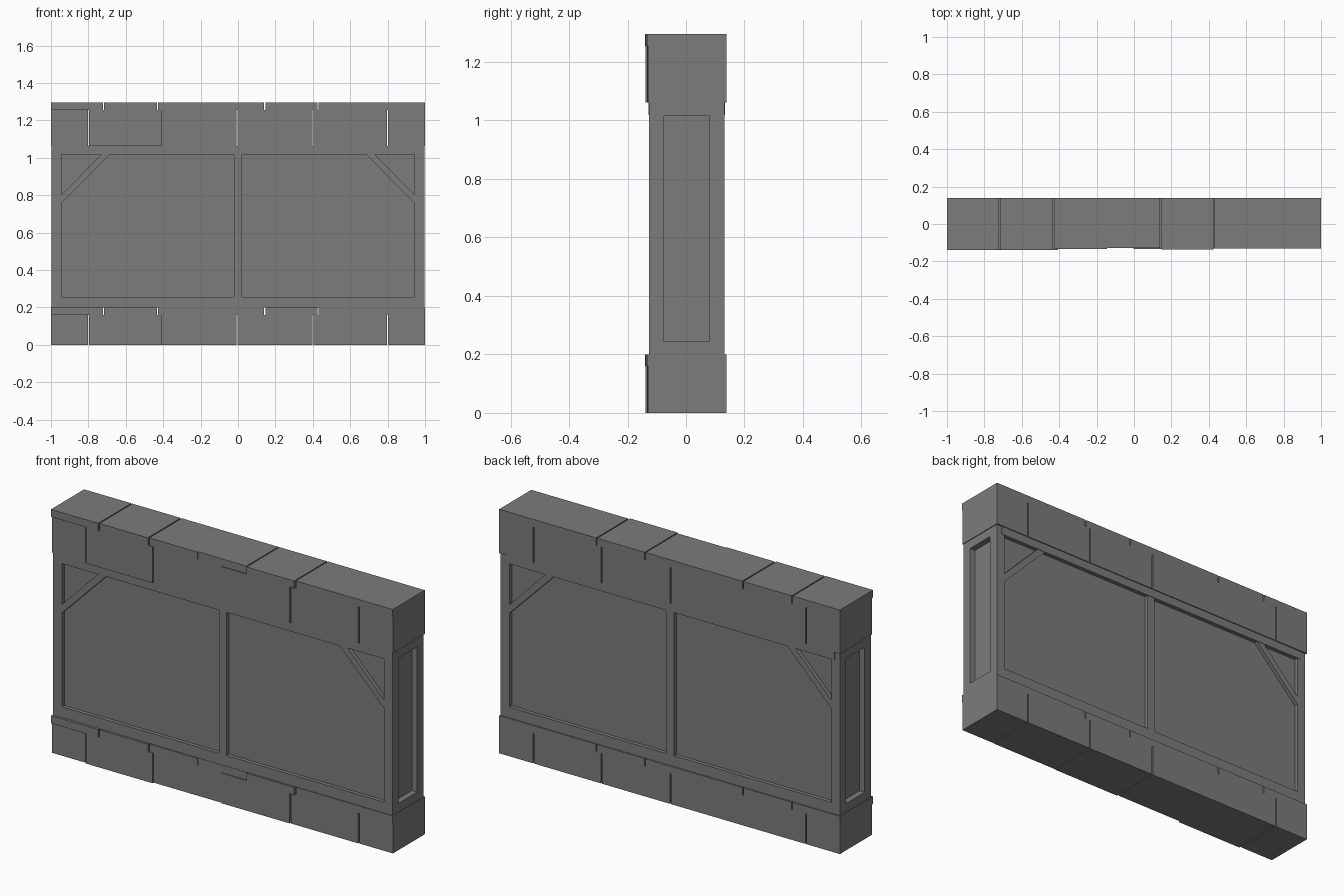
import bpy
import bmesh
from mathutils import Matrix, Vector

if "Cube" in bpy.data.objects:
    bpy.data.objects.remove(bpy.data.objects["Cube"])

# One flat colour for the whole wall
grey = bpy.data.materials.new("stone_grey")
grey.use_nodes = True
colour = (0.2, 0.2, 0.2, 1)
grey.diffuse_color = colour
grey.node_tree.nodes["Principled BSDF"].inputs["Base Color"].default_value = colour


def finish(name, bm):
    bmesh.ops.recalc_face_normals(bm, faces=bm.faces)
    mesh = bpy.data.meshes.new(name)
    bm.to_mesh(mesh)
    bm.free()
    mesh.materials.append(grey)
    obj = bpy.data.objects.new(name, mesh)
    bpy.context.collection.objects.link(obj)
    return obj


def box(name, x, y, z):
    bm = bmesh.new()
    size = Vector((x[1] - x[0], y[1] - y[0], z[1] - z[0]))
    centre = Vector((x[0] + x[1], y[0] + y[1], z[0] + z[1])) / 2
    bmesh.ops.create_cube(bm, size=1,
                          matrix=Matrix.Translation(centre) @ Matrix.Diagonal(size.to_4d()))
    return finish(name, bm)


def prism(name, outline, y):
    bm = bmesh.new()
    face = bm.faces.new([bm.verts.new((px, y[0], pz)) for px, pz in outline])
    made = bmesh.ops.extrude_face_region(bm, geom=[face])
    verts = [v for v in made["geom"] if isinstance(v, bmesh.types.BMVert)]
    bmesh.ops.translate(bm, verts=verts, vec=(0, y[1] - y[0], 0))
    return finish(name, bm)


# Brick courses: tall blocks with a thin staggered course above them
BACK = 0.138
block_edges = [-1, -0.8, -0.405, -0.005, 0.4, 0.8, 1]
block_fronts = [-0.131, -0.138, -0.129, -0.134, -0.131, -0.129]
cap_edges = [-1, -0.72, -0.43, -0.145, 0.143, 0.428, 0.72, 1]
cap_fronts = [-0.14, -0.138, -0.134, -0.129, -0.137, -0.131, -0.131]


def course(name, edges, fronts, z, closed):
    gap = 0.003
    for i, front in enumerate(fronts):
        x0 = edges[i] + (gap if i and i not in closed else 0)
        last = i == len(fronts) - 1
        x1 = edges[i + 1] - (0 if last or i + 1 in closed else gap)
        box(f"{name}_{i + 1}", (x0, x1), (front, BACK), z)


for level, low, top in (("lower", 0, 0.2), ("upper", 1.062, 1.295)):
    course(level + "_block", block_edges, block_fronts, (low, top - 0.04), [2])
    course(level + "_cap", cap_edges, cap_fronts, (top - 0.04, top), [3, 6])

# Timber frame between the courses
FRONT, REAR = -0.127, 0.131
END = 0.996
INNER = 0.945
box("top_rail", (-0.965, 0.965), (-0.129, 0.133), (1.018, 1.062))
box("bottom_rail", (-0.965, 0.965), (FRONT, REAR), (0.2, 0.257))
box("centre_post", (-0.022, 0.022), (FRONT, REAR), (0.2, 1.018))
box("wall_panel", (-0.965, 0.965), (-0.107, 0.111), (0.2, 1.062))

for side, s in (("right", -1), ("left", 1)):
    outer = sorted((s * INNER, s * END))
    for face, depth in (("front", (FRONT, -0.075)), ("back", (0.08, REAR))):
        box(f"{side}_{face}_post", outer, depth, (0.2, 1.062))
    # End panel sits deep between the posts and the short cross rails
    for part, z in (("upper", (1.015, 1.062)), ("lower", (0.2, 0.245))):
        box(f"{side}_{part}_end_rail", outer, (-0.075, 0.08), z)
    # Diagonal corner brace, showing on both faces
    outline = [(s * INNER, 0.755), (s * 0.685, 1.018), (s * 0.732, 1.018), (s * INNER, 0.8)]
    prism(f"{side}_brace", outline, (FRONT, REAR))
